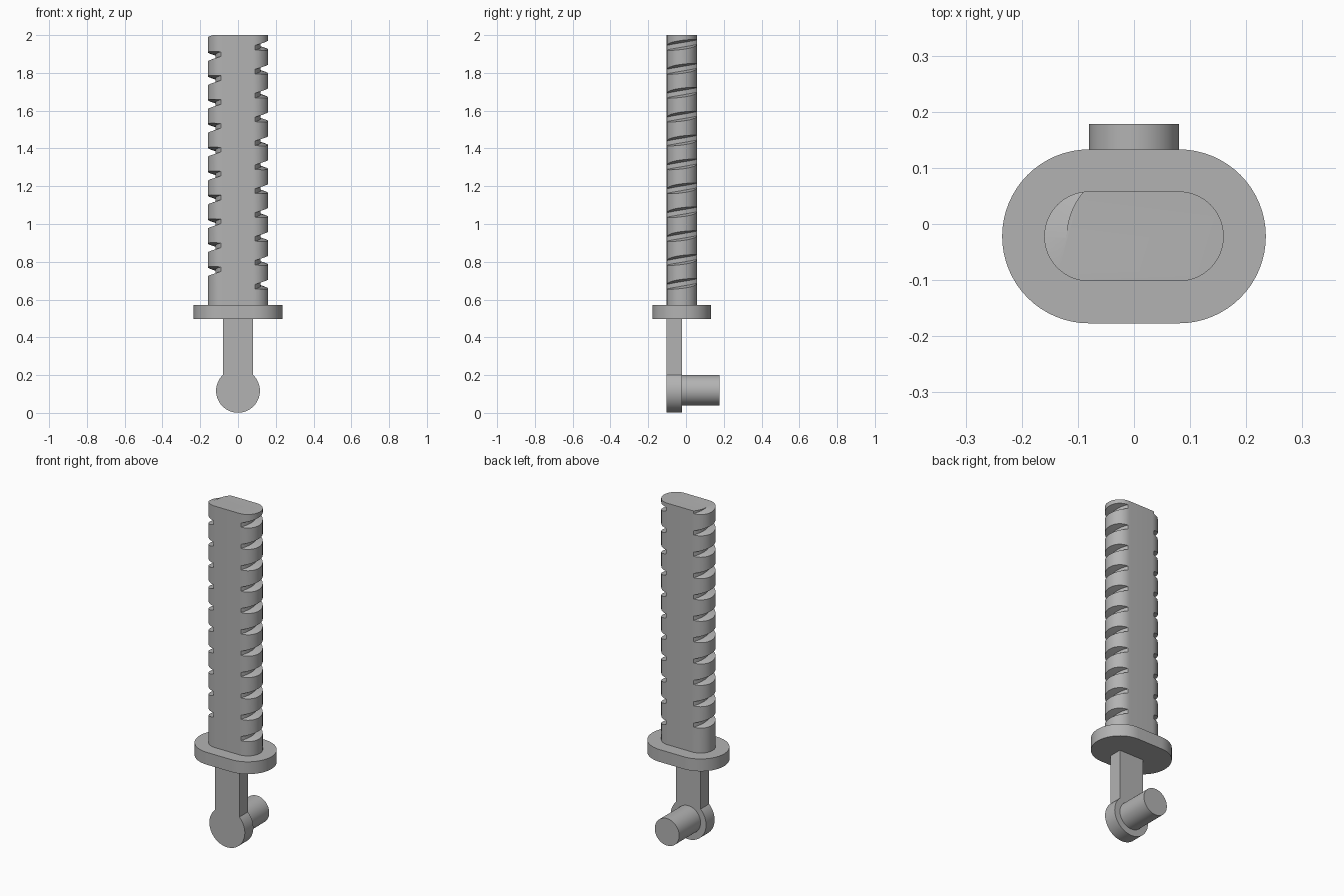
import bpy, bmesh
from math import sin, cos, pi, radians, asin, sqrt
from mathutils import Matrix, Vector

cube = bpy.data.objects.get("Cube")
if cube:
    bpy.data.objects.remove(cube)

GREY = (0.45, 0.45, 0.45, 1)
mat = bpy.data.materials.new("plain grey")
mat.use_nodes = True
mat.diffuse_color = GREY
mat.node_tree.nodes["Principled BSDF"].inputs["Base Color"].default_value = GREY

CY = -0.022          # centre line of grip in y
FRONT = -0.102       # front plane of the arm
PIN_Z = 0.117        # height of the pivot


def arc(cx, cy, r, a0, a1, n):
    return [(cx + r * cos(a0 + (a1 - a0) * i / n), cy + r * sin(a0 + (a1 - a0) * i / n))
            for i in range(n + 1)]


def finish(name, bm):
    bmesh.ops.recalc_face_normals(bm, faces=bm.faces)
    me = bpy.data.meshes.new(name)
    bm.to_mesh(me)
    bm.free()
    me.materials.append(mat)
    ob = bpy.data.objects.new(name, me)
    bpy.context.collection.objects.link(ob)
    return ob


def prism(name, outline, lo, hi, upright=False):
    """Extrude an outline along z, or along y when upright."""
    bm = bmesh.new()
    place = (lambda a, b: (a, lo, b)) if upright else (lambda a, b: (a, b, lo))
    face = bm.faces.new([bm.verts.new(place(a, b)) for a, b in outline])
    top = bmesh.ops.extrude_face_region(bm, geom=[face])["geom"]
    step = Vector((0, hi - lo, 0)) if upright else Vector((0, 0, hi - lo))
    bmesh.ops.translate(bm, vec=step, verts=[g for g in top if isinstance(g, bmesh.types.BMVert)])
    return finish(name, bm)


def stadium(half, r, n=32):
    return arc(half, CY, r, -pi / 2, pi / 2, n) + arc(-half, CY, r, pi / 2, 3 * pi / 2, n)


def helix_cutter(z0, pitch, start, end, section, per_turn=72):
    """Closed sweep of a (radius, height) section along a helix."""
    bm = bmesh.new()
    steps = int((end - start) * per_turn)
    rings = []
    for i in range(steps + 1):
        t = start + i / per_turn
        a = 2 * pi * t
        rings.append([bm.verts.new((r * cos(a), CY + r * sin(a), z0 + pitch * t + h))
                      for r, h in section])
    n = len(section)
    for p, q in zip(rings, rings[1:]):
        for k in range(n):
            bm.faces.new((p[k], p[(k + 1) % n], q[(k + 1) % n], q[k]))
    bm.faces.new(rings[0])
    bm.faces.new(rings[-1])
    return finish("groove_cutter", bm)


# grip with a spiral groove cut into its rounded sides
grip = prism("grip", stadium(0.08, 0.08), 0.56, 2.0)
cutter = helix_cutter(0.683, 0.1265, -0.25, 11.0,
                      [(0.12, -0.012), (0.20, -0.036), (0.20, 0.036), (0.12, 0.012)])
cut = grip.modifiers.new("groove", 'BOOLEAN')
cut.operation = 'DIFFERENCE'
cut.solver = 'EXACT'
cut.object = cutter
bpy.context.view_layer.objects.active = grip
bpy.ops.object.modifier_apply(modifier="groove")
bpy.data.objects.remove(cutter)

# guard plate
guard = prism("guard", stadium(0.08, 0.155), 0.497, 0.57)

# flat arm ending in a round eye
R, W = 0.116, 0.08
a = asin(sqrt(1 - (W / R) ** 2))
arm = prism("arm", [(W, 0.5), (-W, 0.5)] + arc(0, PIN_Z, R, pi - a, 2 * pi + a, 56),
            FRONT, CY, upright=True)

# pivot pin pointing backwards
pin = prism("pivot_pin", arc(0, PIN_Z + 0.003, 0.08, 0, 2 * pi * 63 / 64, 63),
            CY - 0.01, 0.178, upright=True)

# smooth the curved walls, keep the edges sharp
bpy.ops.object.select_all(action='DESELECT')
for ob in (grip, guard, arm, pin):
    ob.select_set(True)
bpy.context.view_layer.objects.active = grip
bpy.ops.object.shade_smooth_by_angle(angle=radians(30))
